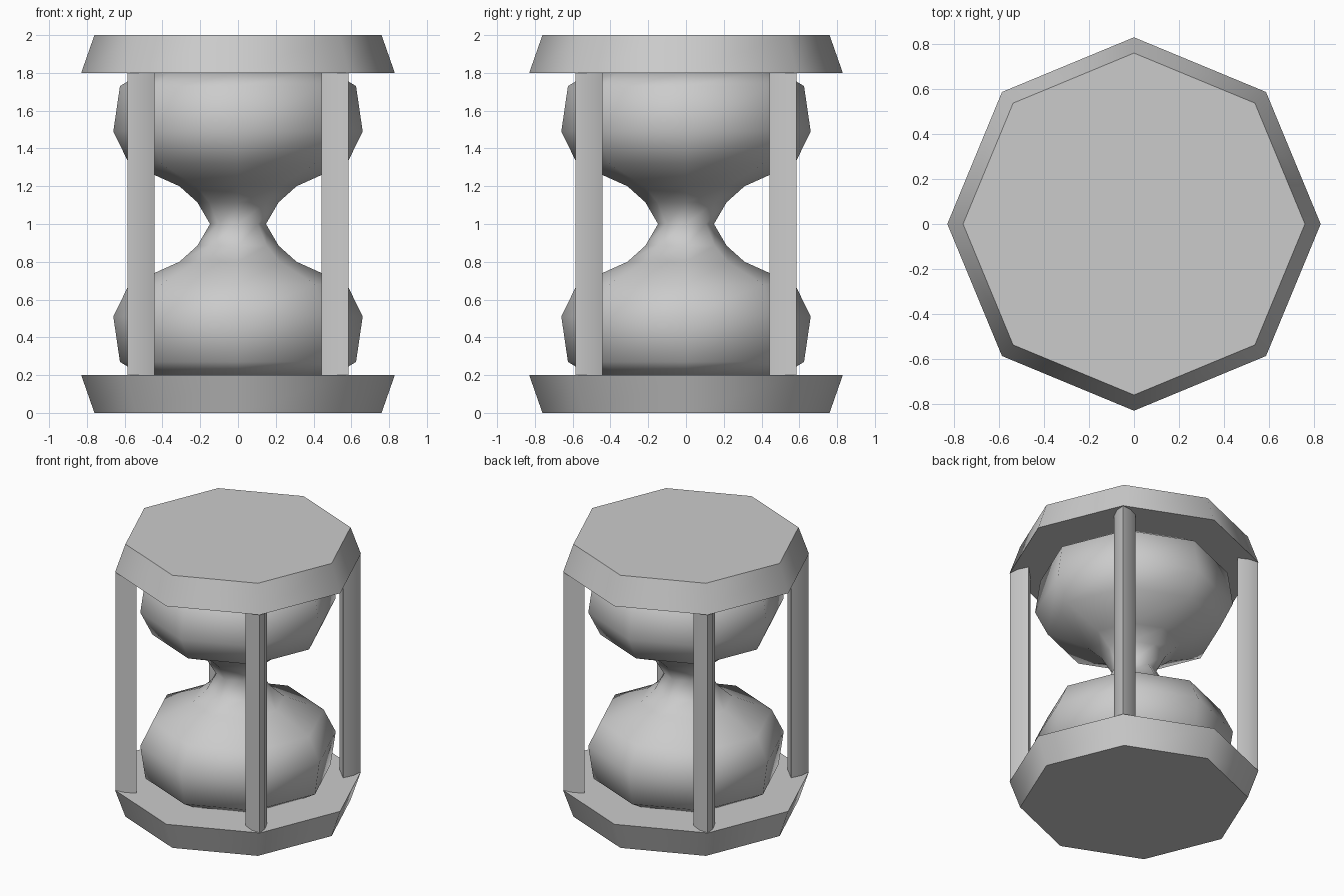
import bpy, bmesh
from math import cos, sin, pi, radians

if "Cube" in bpy.data.objects:
    bpy.data.objects.remove(bpy.data.objects["Cube"])


def make_object(name, rings):
    """Skin a stack of closed rings, cap both ends, smooth the soft edges."""
    bm = bmesh.new()
    loops = [[bm.verts.new(p) for p in ring] for ring in rings]
    n = len(loops[0])
    for a, b in zip(loops, loops[1:]):
        for i in range(n):
            j = (i + 1) % n
            bm.faces.new((a[i], a[j], b[j], b[i]))
    bm.faces.new(loops[0][::-1])
    bm.faces.new(loops[-1])
    bmesh.ops.recalc_face_normals(bm, faces=bm.faces)
    mesh = bpy.data.meshes.new(name)
    bm.to_mesh(mesh)
    bm.free()
    obj = bpy.data.objects.new(name, mesh)
    bpy.context.collection.objects.link(obj)
    bpy.ops.object.select_all(action='DESELECT')
    obj.select_set(True)
    bpy.context.view_layer.objects.active = obj
    bpy.ops.object.shade_smooth_by_angle(angle=radians(62))
    return obj


def octagon(r, z):
    return [(r * cos(i * pi / 4), r * sin(i * pi / 4), z) for i in range(8)]


# Bottom and top plates, flaring toward the middle
make_object("bottom_plate", [octagon(0.76, 0), octagon(0.83, 0.2)])
make_object("top_plate", [octagon(0.83, 1.8), octagon(0.76, 2)])

# Glass: lower half profile (radius, height), mirrored about z = 1
half = [(0.51, 0.2), (0.625, 0.27), (0.66, 0.51), (0.577, 0.68),
        (0.31, 0.8), (0.215, 0.885)]
profile = half + [(0.148, 1.0)] + [(r, 2 - z) for r, z in reversed(half)]
make_object("glass_bulb", [octagon(r, z) for r, z in profile])

# Four corner posts: ridge outward, flat back (radial, sideways)
section = [(0.697, -0.072), (0.775, -0.045), (0.828, 0),
           (0.775, 0.045), (0.697, 0.072)]
for k, name in enumerate(("back_right", "back_left", "front_left", "front_right")):
    a = pi / 4 + k * pi / 2
    ring = [(r * cos(a) - t * sin(a), r * sin(a) + t * cos(a)) for r, t in section]
    make_object(name + "_post", [[(x, y, z) for x, y in ring] for z in (0.2, 1.8)])
